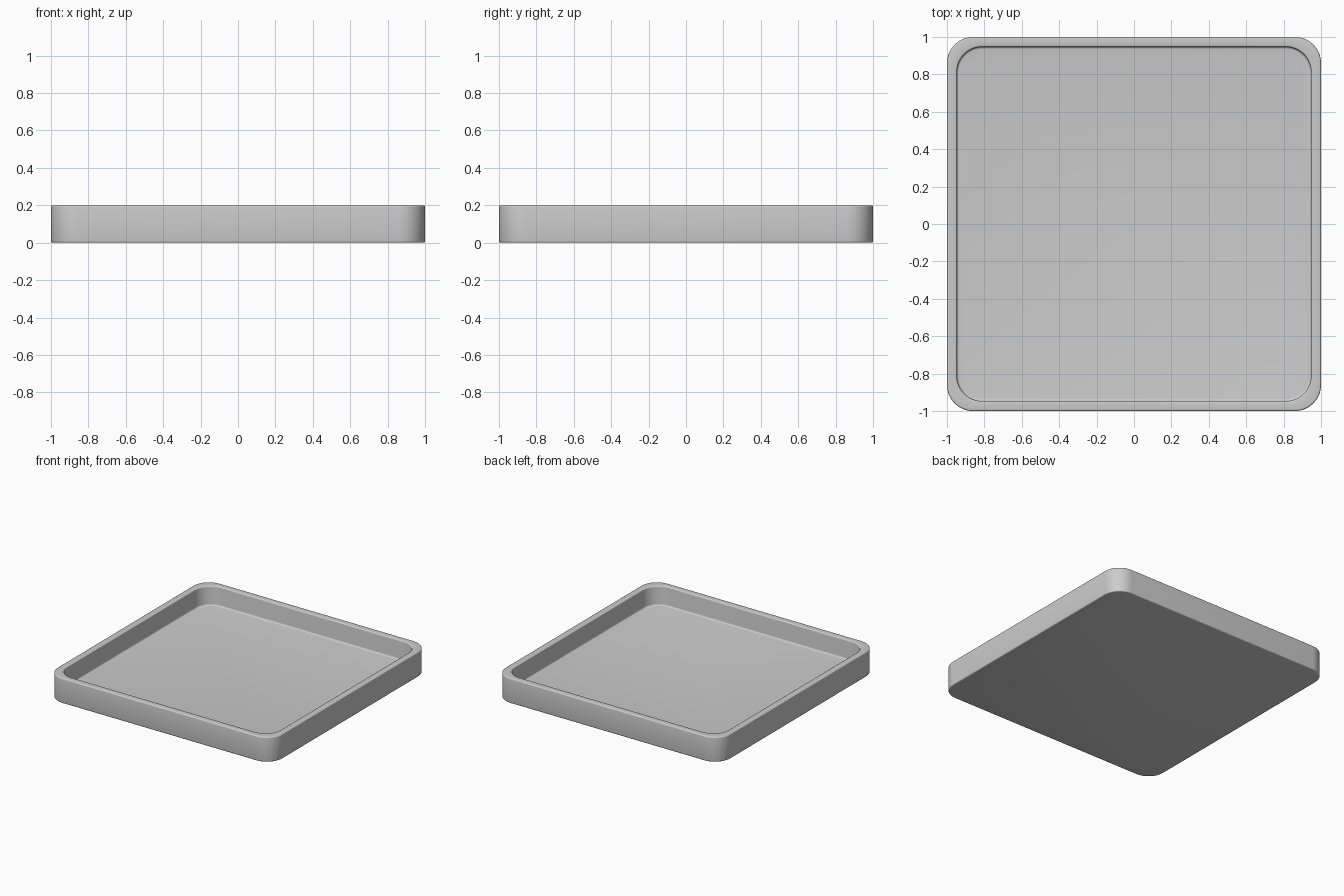
import bpy, bmesh, math

if "Cube" in bpy.data.objects:
    bpy.data.objects.remove(bpy.data.objects["Cube"])

SEG = 12        # segments per rounded corner
OUT_R = 0.14    # corner radius of outer wall
IN_R = 0.135    # corner radius of inner wall
IN = 0.947      # half width of inner wall
FLOOR = 0.045   # floor thickness


def rounded_square(bm, half, radius, z):
    verts = []
    c = half - radius
    for k, (sx, sy) in enumerate([(1, 1), (-1, 1), (-1, -1), (1, -1)]):
        for i in range(SEG + 1):
            a = math.pi / 2 * (k + i / SEG)
            verts.append(bm.verts.new((sx * c + radius * math.cos(a),
                                       sy * c + radius * math.sin(a), z)))
    return verts


def fillet(x, z, r, a0, a1, n=4):
    # arc of (half width, height) points in the wall section
    return [(x + r * math.cos(math.radians(a0 + (a1 - a0) * i / n)),
             z + r * math.sin(math.radians(a0 + (a1 - a0) * i / n))) for i in range(n + 1)]


# wall section: underside edge, outer rim, inner rim, floor fillet
b, f = 0.009, 0.012
outer = fillet(1 - b, b, b, -90, 0) + fillet(1 - b, 0.2 - b, b, 0, 90)
inner = fillet(IN + b, 0.2 - b, b, 90, 180) + fillet(IN - f, FLOOR + f, f, 0, -90)

# tray: sweep the section round the rounded square
bm = bmesh.new()
rings = [rounded_square(bm, h, OUT_R - (1 - h), z) for h, z in outer]
rings += [rounded_square(bm, h, IN_R + (h - IN), z) for h, z in inner]
for r0, r1 in zip(rings, rings[1:]):
    n = len(r0)
    for i in range(n):
        j = (i + 1) % n
        bm.faces.new((r0[i], r0[j], r1[j], r1[i]))
bm.faces.new(rings[0][::-1])   # underside
bm.faces.new(rings[-1])        # floor
bmesh.ops.recalc_face_normals(bm, faces=bm.faces)

mesh = bpy.data.meshes.new("tray")
bm.to_mesh(mesh)
bm.free()
tray = bpy.data.objects.new("tray", mesh)
bpy.context.collection.objects.link(tray)
bpy.context.view_layer.objects.active = tray
tray.select_set(True)
bpy.ops.object.shade_smooth_by_angle(angle=math.radians(35))
